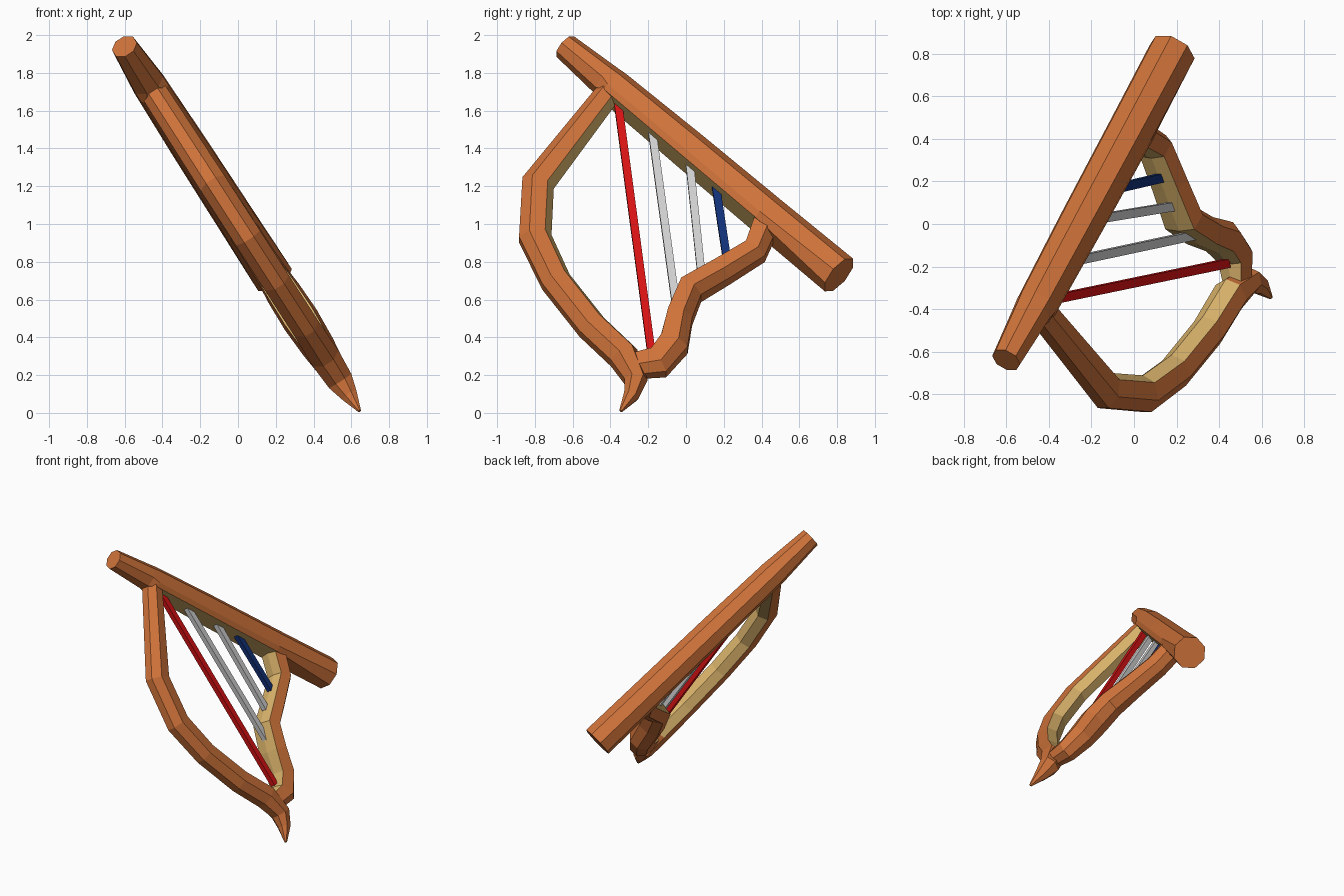
import bpy, bmesh, math
from mathutils import Vector

if "Cube" in bpy.data.objects:
    bpy.data.objects.remove(bpy.data.objects["Cube"])

# The harp lies in one tilted plane: x = SLOPE * (1 - z)
SLOPE = 0.645
UP = Vector((-SLOPE, 0, 1)).normalized()
SIDE = Vector((0, 1, 0))
DEPTH = Vector((UP.z, 0, -UP.x))


def on_plane(y, z):
    return Vector((SLOPE * (1 - z) + 0.005, y, z))


def material(name, rgb):
    m = bpy.data.materials.new(name)
    m.diffuse_color = (*rgb, 1)
    m.use_nodes = True
    m.node_tree.nodes["Principled BSDF"].inputs["Base Color"].default_value = m.diffuse_color
    return m


WOOD = material("orange_wood", (0.62, 0.17, 0.042))
TAN = material("tan_wood", (0.71, 0.46, 0.15))
RED = material("red_string", (0.68, 0.006, 0.007))
GREY = material("grey_string", (0.62, 0.62, 0.62))
BLUE = material("blue_string", (0.006, 0.03, 0.18))


def sweep(name, stations, profile_at, mats, is_tan=lambda seg, side: False):
    """Loft a (outward, depth) profile along stations (y, z, half width, half depth)."""
    bm = bmesh.new()
    pts = [on_plane(s[0], s[1]) for s in stations]
    rings = []
    for i, s in enumerate(stations):
        dirs = []
        if i > 0:
            dirs.append((pts[i] - pts[i - 1]).normalized())
        if i < len(pts) - 1:
            dirs.append((pts[i + 1] - pts[i]).normalized())
        t = sum(dirs, Vector()).normalized()
        out = SIDE * t.dot(UP) - UP * t.dot(SIDE)
        rings.append([bm.verts.new(pts[i] + out * (a * s[2]) + DEPTH * (b * s[3]))
                      for a, b in profile_at(i)])
    n = len(rings[0])
    for i in range(len(rings) - 1):
        for k in range(n):
            j = (k + 1) % n
            f = bm.faces.new((rings[i][k], rings[i][j], rings[i + 1][j], rings[i + 1][k]))
            f.material_index = 1 if is_tan(i, k) else 0
    bm.faces.new(rings[0])
    bm.faces.new(rings[-1])
    bmesh.ops.recalc_face_normals(bm, faces=bm.faces)
    me = bpy.data.meshes.new(name)
    bm.to_mesh(me)
    bm.free()
    for m in mats:
        me.materials.append(m)
    ob = bpy.data.objects.new(name, me)
    bpy.context.collection.objects.link(ob)
    return ob


def mirrored(half):
    return half + [(a, -b) for a, b in reversed(half) if b != 0]


# Neck: eight-sided beam with a wide tan strip under its middle
octagon = mirrored([(1, .41), (.41, 1), (-.41, 1), (-1, .41)])
flat_under = mirrored([(1, .41), (.41, 1), (-.55, .95), (-.88, .75)])
neck = [(.81, .73, .106, .106), (.43, 1.047, .1, .102), (.40, 1.072, .1, .102),
        (.02, 1.39, .096, .098), (-.38, 1.723, .088, .09),
        (-.42, 1.756, .084, .086), (-.64, 1.94, .066, .066)]
sweep("neck", neck, lambda i: flat_under if 0 < i < 5 else octagon,
      [WOOD, TAN], lambda seg, side: 1 <= seg <= 4 and side == 3)

# Column: bowed pillar curling to a pointed foot, tan on the inside
bowed = mirrored([(1, .4), (.35, 1), (-.65, .85), (-1.05, 0)])
column = [(-.41, 1.69, .065, .07), (-.785, 1.21, .085, .075), (-.80, .93, .085, .075),
          (-.69, .70, .08, .075), (-.5, .46, .08, .075), (-.33, .30, .08, .08),
          (-.265, .17, .06, .07), (-.29, .09, .04, .045), (-.345, .01, .009, .009)]
sweep("column", column, lambda i: bowed, [WOOD, TAN],
      lambda seg, side: seg < 5 and side in (2, 3))

# Soundbox: scalloped body joining the foot to the neck, tan on the inside
scalloped = mirrored([(1, .4), (.4, 1), (-.75, .85), (-.9, 0)])
soundbox = [(-.27, .25, .07, .06), (-.15, .265, .085, .075), (-.07, .36, .085, .09),
            (-.04, .5, .075, .1), (.02, .645, .075, .095), (.19, .745, .07, .085),
            (.36, .85, .07, .08), (.42, 1.0, .075, .08)]
sweep("soundbox", soundbox, lambda i: scalloped, [WOOD, TAN],
      lambda seg, side: side in (2, 3))

# Strings: four square bars
square = [(1, 1), (-1, 1), (-1, -1), (1, -1)]
for name, mat, top, bottom in [
        ("red_string", RED, (-.36, 1.64), (-.185, .33)),
        ("grey_string_long", GREY, (-.185, 1.53), (-.05, .55)),
        ("grey_string_short", GREY, (.015, 1.36), (.085, .70)),
        ("blue_string", BLUE, (.155, 1.22), (.22, .79))]:
    sweep(name, [(*top, .021, .018), (*bottom, .021, .018)], lambda i: square, [mat])
